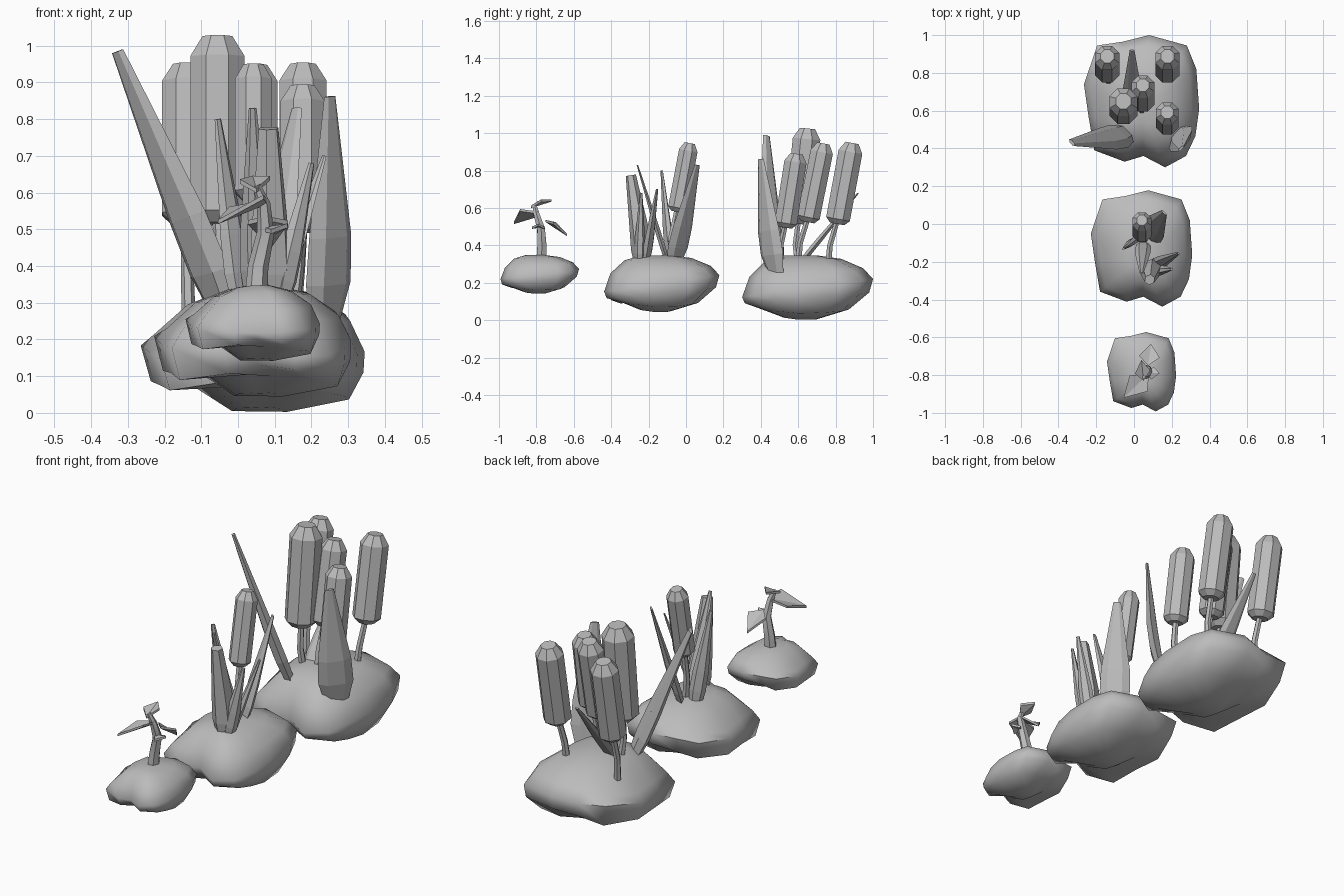
import bpy
import bmesh
import random
from math import cos, sin, pi, radians
from mathutils import Vector

random.seed(4)
if "Cube" in bpy.data.objects:
    bpy.data.objects.remove(bpy.data.objects["Cube"])

grey = bpy.data.materials.new("plain_grey")
grey.use_nodes = True
grey.diffuse_color = (0.5, 0.5, 0.5, 1)
grey.node_tree.nodes["Principled BSDF"].inputs["Base Color"].default_value = (0.5, 0.5, 0.5, 1)


def finish(name, bm):
    """Turn a bmesh into a grey object in the scene."""
    bmesh.ops.recalc_face_normals(bm, faces=bm.faces)
    mesh = bpy.data.meshes.new(name)
    bm.to_mesh(mesh)
    bm.free()
    mesh.materials.append(grey)
    ob = bpy.data.objects.new(name, mesh)
    bpy.context.collection.objects.link(ob)
    return ob


def skin(name, rings, angle):
    """Bridge equal-sized rings of points into a closed solid."""
    bm = bmesh.new()
    loops = [[bm.verts.new(p) for p in ring] for ring in rings]
    n = len(loops[0])
    for a, b in zip(loops, loops[1:]):
        for i in range(n):
            j = (i + 1) % n
            bm.faces.new((a[i], a[j], b[j], b[i]))
    bm.faces.new(loops[0][::-1])
    bm.faces.new(loops[-1])
    ob = finish(name, bm)
    if angle:
        bpy.ops.object.select_all(action="DESELECT")
        bpy.context.view_layer.objects.active = ob
        ob.select_set(True)
        bpy.ops.object.shade_smooth_by_angle(angle=radians(angle))


def sweep(name, path, widths, thick, across=(1, 0, 0), sides=8, angle=0):
    """Sweep an oval polygon along a path; widths and thick are half sizes."""
    path = [Vector(p) for p in path]
    rings = []
    for i, p in enumerate(path):
        t = (path[min(i + 1, len(path) - 1)] - path[max(i - 1, 0)]).normalized()
        u = Vector(across)
        u = (u - t * u.dot(t)).normalized()
        v = t.cross(u)
        ring = []
        for k in range(sides):
            a = 2 * pi * (k + (0.5 if sides == 8 else 0)) / sides
            ring.append(p + u * widths[i] * cos(a) + v * thick[i] * sin(a))
        rings.append(ring)
    skin(name, rings, angle)


# Mounds: one lumpy outline, stacked as layers of (size, height, sideways shift)
OUTLINE = [(.04, .355), (.24, .30), (.29, .175), (.305, -.035), (.285, -.18),
           (.235, -.285), (.125, -.345), (.01, -.285), (-.09, -.315),
           (-.25, -.255), (-.28, -.08), (-.305, .095), (-.235, .30), (-.10, .32)]
LAYERS = [(.25, .01, .02), (.68, .14, .055), (.95, .34, .012), (1, .5, 0),
          (.87, .73, 0), (.58, .92, 0), (.25, .99, 0)]


def mound(name, y, size):
    rings = []
    for s, h, shift in LAYERS:
        ring = []
        side = 1 - abs(h - .5) * 2
        for px, py in OUTLINE:
            z = h + (.35 * py + random.uniform(-.03, .03)) * side
            if h < .3:
                # belly: rises to the right less than to the front
                z -= .55 * px * side + .4 * s * min(py, 0)
            elif s < 1:
                # shoulder and hanging lip sag on one side
                z += .45 * s * min(px, 0)
            ring.append((.04 + (px * s + shift) * size, y + (py * s - .05 * (1 - s)) * size,
                         .35 - .35 * size * (1 - z)))
        rings.append(ring)
    skin(name, rings, 60)


mound("large_mound", .645, 1)
mound("middle_mound", -.134, .88)
mound("small_mound", -.785, .6)


# Cattails: bent stem with a chamfered eight-sided head
def cattail(name, foot, low, top, r):
    foot, low, top = Vector(foot), Vector(low), Vector(top)
    knee = foot.lerp(low, .5) + Vector((0, -.015, 0))
    sweep(name + "_stem", [foot, knee, low.lerp(top, .1)], [.019, .017, .015],
          [.019, .017, .015], sides=6, angle=40)
    rad = [r * f for f in (.62, 1.04, 1.04, .57)]
    sweep(name + "_head", [low.lerp(top, f) for f in (0, .06, .89, 1)], rad, rad)


cattail("back_right_cattail", (-.135, .76, .28), (-.142, .808, .515), (-.142, .888, .948), .067)
cattail("back_left_cattail", (.155, .76, .28), (.177, .808, .515), (.177, .888, .948), .067)
cattail("tall_cattail", (-.04, .60, .29), (-.056, .60, .515), (-.056, .65, 1.025), .077)
cattail("centre_cattail", (.04, .60, .30), (.047, .65, .525), (.047, .735, .945), .063)
cattail("front_left_cattail", (.15, .51, .29), (.176, .53, .495), (.176, .592, .89), .062)
cattail("middle_cattail", (.06, -.08, .30), (.042, -.05, .58), (.042, .02, .947), .052)


# Blades: long leaves, widest low down and narrow at a blunt tip
def blade(name, foot, tip, width, depth, across, sag=(0, 0, 0), blunt=.25):
    foot, tip, sag = Vector(foot), Vector(tip), Vector(sag)
    path = [foot.lerp(tip, f) + sag * g
            for f, g in ((0, 0), (.2, .8), (.4, 1), (1, 0))]
    sweep(name, path, [width * f for f in (.6, 1, .95, blunt)],
          [depth * f for f in (.7, 1, .95, blunt)], across, sides=6)


blade("large_right_blade", (-.02, .49, .235), (-.328, .43, .985), .08, .032, (1, -1, 0), (.005, -.015, 0), .3)
blade("large_left_blade", (.235, .485, .225), (.25, .40, .862), .085, .03, (1, 1, 0), (.01, -.01, 0))
blade("large_back_blade", (-.01, .59, .28), (-.01, .92, .68), .05, .018, (1, 0, 0))
blade("middle_front_blade", (.09, -.235, .28), (.083, -.295, .775), .058, .055, (1, .4, 0), (0, .01, 0), .5)
blade("middle_tall_blade", (.05, -.09, .28), (.04, -.26, .83), .042, .017, (1, 0, 0))
blade("middle_back_blade", (.07, -.07, .28), (.16, .06, .83), .076, .022, (1, -1, 0))
blade("middle_right_blade", (.01, -.08, .28), (-.055, -.13, .80), .04, .02, (1, .6, 0))
blade("middle_left_blade", (.10, -.22, .28), (.235, -.155, .70), .035, .018, (1, -1, 0))
blade("middle_side_blade", (.11, -.25, .28), (.20, -.24, .68), .035, .026, (1, .5, 0))

# Sprout: curved stem with pointed folded leaves
SPROUT = [(.048, -.775, .30), (.055, -.77, .40), (.075, -.775, .49), (.07, -.80, .57), (.05, -.81, .62)]
TAPER = [.031, .028, .024, .018, .011]
sweep("sprout_stem", SPROUT, TAPER, TAPER, sides=6, angle=50)


def sprout_leaf(name, base, tip, half, across, fold):
    """Four-cornered leaf creased along its middle, with slight thickness."""
    base, tip = Vector(base), Vector(tip)
    mid = base.lerp(tip, .42)
    u = Vector(across).normalized() * half
    up = Vector((0, 0, fold))
    thin = Vector((0, 0, .006))
    bm = bmesh.new()
    low, high = [[bm.verts.new(p + s) for p in (base, mid + u + up, tip, mid - u + up)]
                 for s in (-thin, thin)]
    for ring, s in ((low, -thin), (high, thin)):
        centre = bm.verts.new(mid + s)
        for i in range(4):
            bm.faces.new((ring[i], ring[(i + 1) % 4], centre))
    for i in range(4):
        j = (i + 1) % 4
        bm.faces.new((low[i], low[j], high[j], high[i]))
    finish(name, bm)


sprout_leaf("sprout_front_leaf", (.08, -.79, .575), (-.055, -.92, .52), .065, (1, -.9, .35), .02)
sprout_leaf("sprout_back_leaf", (.075, -.75, .53), (.09, -.635, .455), .055, (1, -.1, 0), .02)
sprout_leaf("sprout_top_leaf", (.05, -.83, .605), (.04, -.72, .64), .042, (1, .2, .1), .015)
sprout_leaf("sprout_side_leaf", (.07, -.79, .50), (.135, -.79, .51), .035, (.2, 1, 0), -.01)
